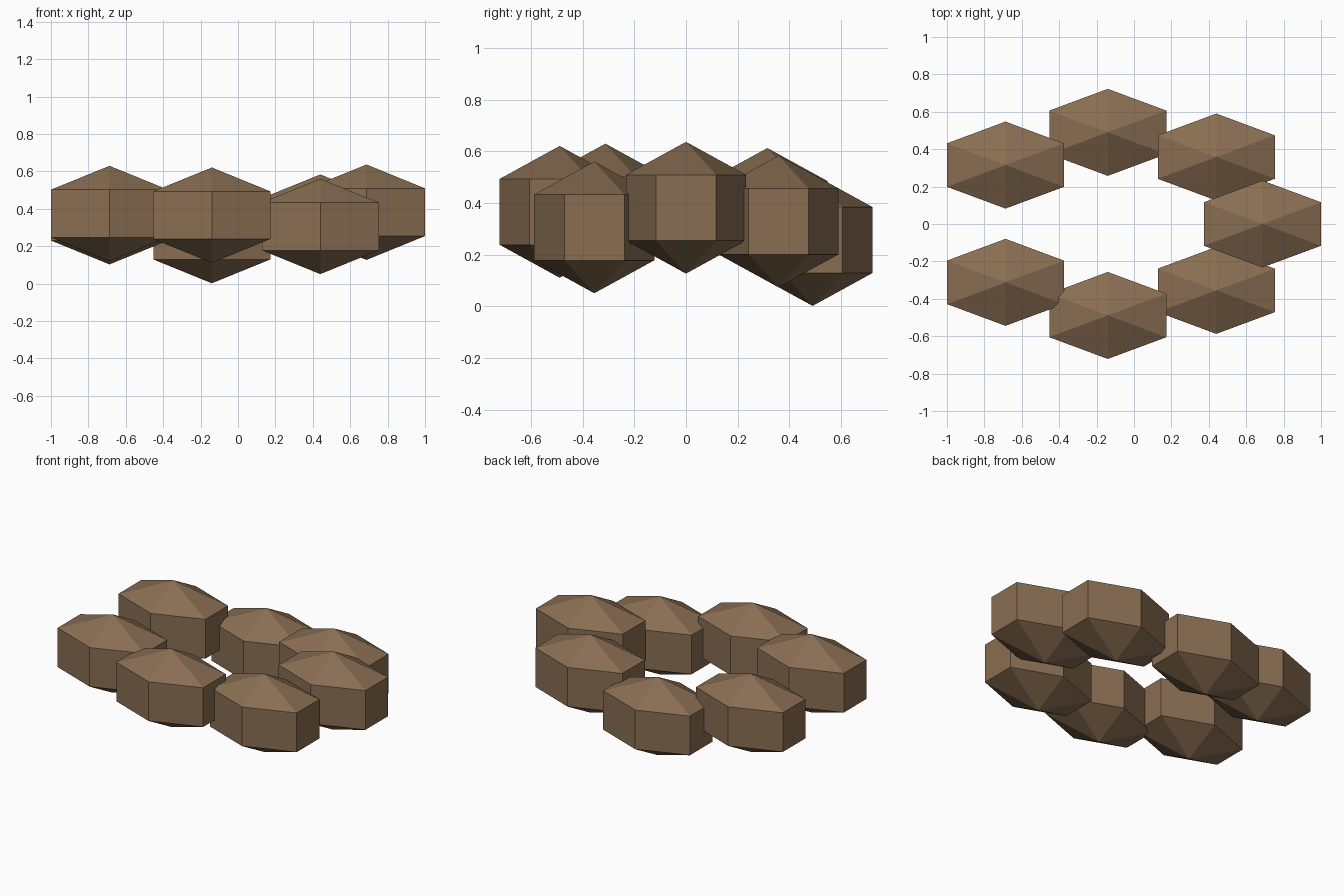
import bpy, bmesh
from math import pi, cos
from mathutils import Matrix

if "Cube" in bpy.data.objects:
    bpy.data.objects.remove(bpy.data.objects["Cube"])

# Size of one stone: widest x and y half extents, and half height
HALF_X, HALF_Y, HALF_Z = 0.313, 0.2325, 0.255

brown = bpy.data.materials.new("brown_stone")
brown.diffuse_color = (0.25, 0.155, 0.085, 1.0)
brown.use_nodes = True
brown.node_tree.nodes["Principled BSDF"].inputs["Base Color"].default_value = brown.diffuse_color


def stone(name, centre):
    # Six-sided, three-ring sphere with corners facing front and back
    bm = bmesh.new()
    bmesh.ops.create_uvsphere(bm, u_segments=6, v_segments=3, radius=1.0)
    ring = cos(pi / 6)
    bm.transform(Matrix.Diagonal((HALF_X / ring ** 2, HALF_Y / ring, HALF_Z, 1.0)))
    mesh = bpy.data.meshes.new(name)
    bm.to_mesh(mesh)
    bm.free()
    mesh.materials.append(brown)
    obj = bpy.data.objects.new(name, mesh)
    obj.location = centre
    bpy.context.collection.objects.link(obj)


# Ring of seven stones at uneven heights
centres = [
    (0.687, 0.0, 0.382),
    (0.44, 0.358, 0.329),
    (-0.14, 0.49, 0.257),
    (-0.687, 0.315, 0.358),
    (-0.687, -0.312, 0.375),
    (-0.14, -0.489, 0.366),
    (0.44, -0.355, 0.306),
]
for i, c in enumerate(centres, 1):
    stone(f"ring_stone_{i}", c)
